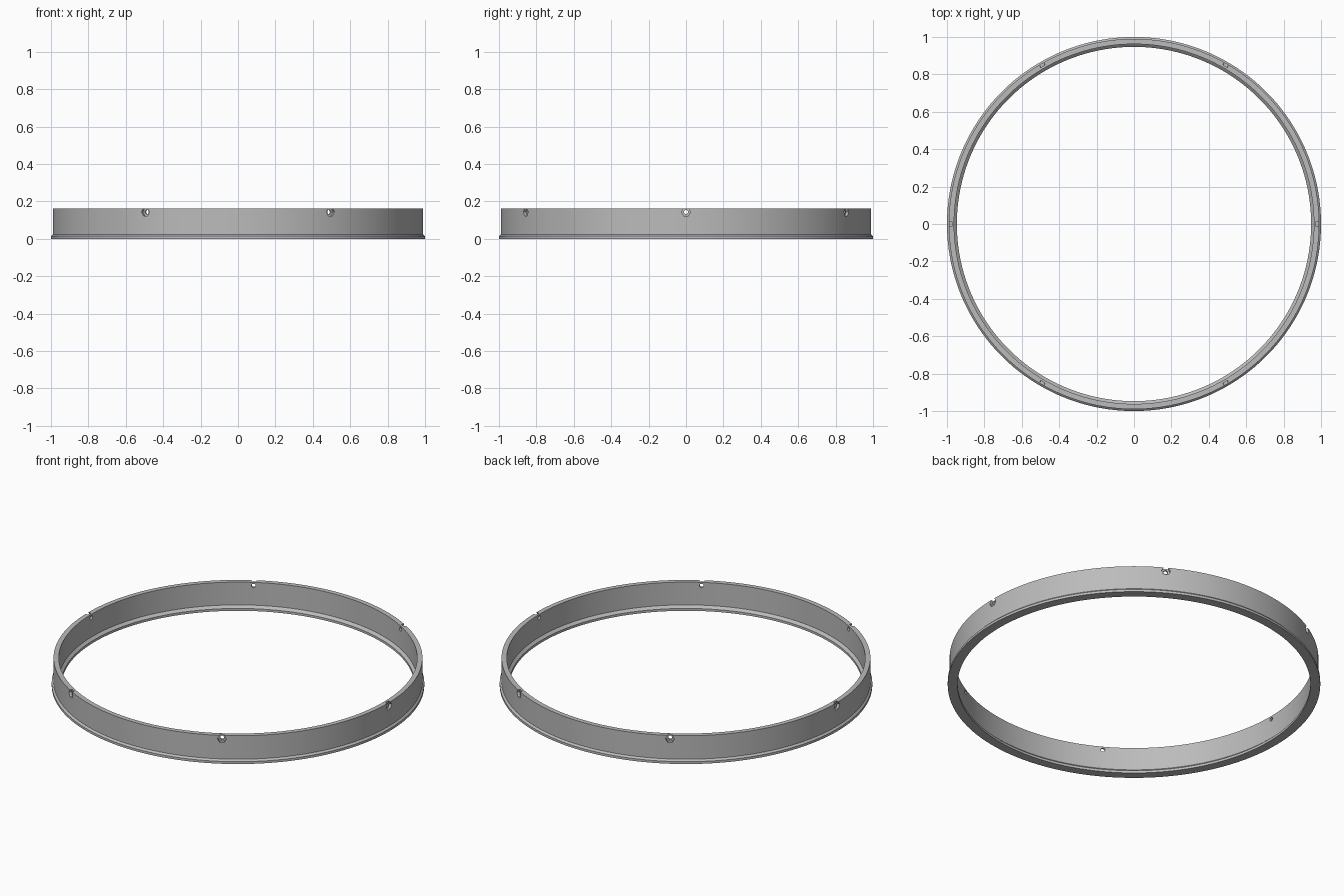
import bpy
import bmesh
import math
from mathutils import Matrix, Vector

cube = bpy.data.objects.get("Cube")
if cube:
    bpy.data.objects.remove(cube, do_unlink=True)

SEGMENTS = 180
HOLES = 6
HOLE_Z = 0.143

grey = bpy.data.materials.new("plain grey")
grey.use_nodes = True
colour = (0.5, 0.5, 0.5, 1)
grey.diffuse_color = colour
grey.node_tree.nodes["Principled BSDF"].inputs["Base Color"].default_value = colour


def add_object(name, bm):
    bmesh.ops.recalc_face_normals(bm, faces=bm.faces)
    mesh = bpy.data.meshes.new(name)
    bm.to_mesh(mesh)
    bm.free()
    mesh.materials.append(grey)
    obj = bpy.data.objects.new(name, mesh)
    bpy.context.collection.objects.link(obj)
    return obj


def lathe(name, profile):
    """Revolve a closed (radius, z) profile around the z axis."""
    bm = bmesh.new()
    rings = []
    for i in range(SEGMENTS):
        a = 2 * math.pi * i / SEGMENTS
        rings.append([bm.verts.new((r * math.cos(a), r * math.sin(a), z))
                      for r, z in profile])
    n = len(profile)
    for i, ring in enumerate(rings):
        after = rings[(i + 1) % SEGMENTS]
        for j in range(n):
            k = (j + 1) % n
            bm.faces.new((ring[j], after[j], after[k], ring[k]))
    return add_object(name, bm)


def radial_cutters(name, radius, sides, inner, outer):
    """Prisms pointing outward, one at each fastener position."""
    bm = bmesh.new()
    for i in range(HOLES):
        turn = Matrix.Rotation(2 * math.pi * i / HOLES, 4, "Z")
        place = Matrix.Translation(Vector(((inner + outer) / 2, 0, HOLE_Z)))
        lay = Matrix.Rotation(math.pi / 2, 4, "Y")
        bmesh.ops.create_cone(bm, cap_ends=True, segments=sides,
                              radius1=radius, radius2=radius,
                              depth=outer - inner, matrix=turn @ place @ lay)
    obj = add_object(name, bm)
    obj.hide_render = True
    return obj


# Thin wall standing on a chamfered foot that juts out on both sides
ring = lathe("ring_band", [
    (0.947, 0), (1.0, 0), (1.0, 0.014), (0.99, 0.024),
    (0.99, 0.163), (0.962, 0.163), (0.962, 0.028), (0.947, 0.014)])

# Hexagonal nut pockets open at the rim, with round bolt holes behind
cutters = [radial_cutters("nut_pocket_cutter", 0.0245, 6, 0.974, 1.03),
           radial_cutters("bolt_hole_cutter", 0.0115, 16, 0.92, 1.04)]

# Hexagons need a flat side on top: turn each prism about its own axis if not
pocket = cutters[0].data
top = max(v.co.z for v in pocket.vertices)
if top > HOLE_Z + 0.0235:
    for i in range(HOLES):
        turn = Matrix.Rotation(2 * math.pi * i / HOLES, 4, "Z")
        centre = Matrix.Translation((0, 0, HOLE_Z))
        spin = (turn @ centre @ Matrix.Rotation(math.pi / 6, 4, "X")
                @ centre.inverted() @ turn.inverted())
        for v in pocket.vertices[i * 12:(i + 1) * 12]:
            v.co = spin @ v.co

bpy.ops.object.select_all(action="DESELECT")
bpy.context.view_layer.objects.active = ring
ring.select_set(True)
for cutter in cutters:
    mod = ring.modifiers.new("cut", "BOOLEAN")
    mod.operation = "DIFFERENCE"
    mod.solver = "EXACT"
    mod.object = cutter
    bpy.ops.object.modifier_apply(modifier=mod.name)
    bpy.data.objects.remove(cutter, do_unlink=True)

bpy.ops.object.shade_smooth_by_angle(angle=math.radians(30))
